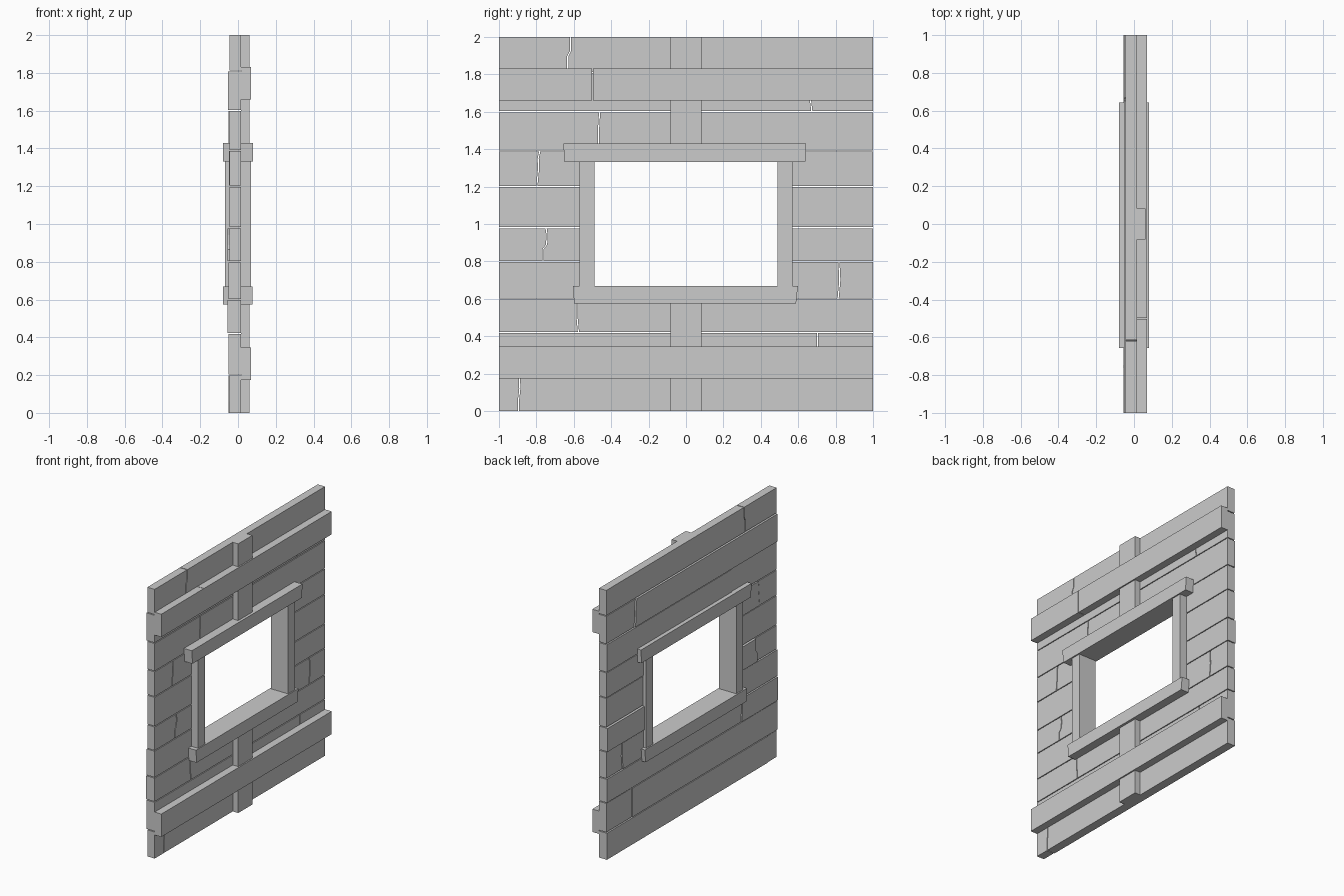
import bpy, bmesh

if "Cube" in bpy.data.objects:
    bpy.data.objects.remove(bpy.data.objects["Cube"])


def prism(name, outline, x0, x1):
    """Extrude a (y, z) outline from x0 to x1."""
    bm = bmesh.new()
    face = bm.faces.new([bm.verts.new((x0, y, z)) for y, z in outline])
    ext = bmesh.ops.extrude_face_region(bm, geom=[face])
    verts = [v for v in ext["geom"] if isinstance(v, bmesh.types.BMVert)]
    bmesh.ops.translate(bm, verts=verts, vec=(x1 - x0, 0, 0))
    bmesh.ops.recalc_face_normals(bm, faces=bm.faces[:])
    me = bpy.data.meshes.new(name)
    bm.to_mesh(me)
    bm.free()
    ob = bpy.data.objects.new(name, me)
    bpy.context.collection.objects.link(ob)
    return ob


def box(name, x0, x1, y0, y1, z0, z1):
    return prism(name, [(y0, z0), (y1, z0), (y1, z1), (y0, z1)], x0, x1)


GAP = 0.003
FRONT = 0.015


def plank(name, left, right, z0, z1, back):
    """Plank bounded by two edge paths of (y, height fraction), bottom to top."""
    h = z1 - z0
    outline = [(y, z0 + t * h) for y, t in right]
    outline += [(y, z0 + t * h) for y, t in reversed(left)]
    prism(name, outline, back, FRONT)


def straight(y):
    return [(y, 0), (y, 1)]


def shift(path, d):
    return [(y + d, t) for y, t in path]


# Plank rows: bottom, top, broken seam path, depth of left and right pieces
rows = [
    (0.00, 0.20, [(-0.895, 0), (-0.895, .3), (-0.888, .6), (-0.89, 1)], -0.045, -0.05),
    (0.20, 0.42, [(0.703, 0), (0.703, 1)], -0.05, -0.045),
    (0.42, 0.60, [(-0.575, 0), (-0.583, .5), (-0.582, 1)], -0.055, -0.05),
    (0.60, 0.80, [(0.813, 0), (0.822, .5), (0.817, 1)], -0.05, -0.045),
    (0.80, 0.98, [(-0.765, 0), (-0.765, .35), (-0.745, .5), (-0.742, .8), (-0.748, 1)], -0.045, -0.056),
    (0.98, 1.20, None, -0.045, -0.045),
    (1.20, 1.39, [(-0.797, 0), (-0.788, .5), (-0.79, .8), (-0.782, 1)], -0.045, -0.048),
    (1.39, 1.60, [(-0.468, 0), (-0.468, .5), (-0.462, 1)], -0.045, -0.05),
    (1.60, 1.81, [(0.672, 0), (0.664, .35), (0.668, .6), (0.655, 1)], -0.053, -0.045),
    (1.81, 2.00, [(-0.632, 0), (-0.632, .45), (-0.617, .6), (-0.617, 1)], -0.045, -0.045),
]

for i, (lo, hi, seam, bl, br) in enumerate(rows):
    z0 = lo + (GAP if i else 0)
    z1 = hi - (GAP if i < len(rows) - 1 else 0)
    # rows beside the window stop inside the jambs
    spans = [(-1, -0.53), (0.53, 1)] if 0.6 <= lo < 1.3 else [(-1, 1)]
    for a, b in spans:
        if seam and a < seam[0][0] < b:
            plank(f"plank_{i}_left", straight(a), shift(seam, -GAP), z0, z1, bl)
            plank(f"plank_{i}_right", shift(seam, GAP), straight(b), z0, z1, br)
        else:
            depth = br if seam and a > seam[0][0] else bl
            plank(f"plank_{i}_{'left' if a < 0 else 'right'}",
                  straight(a), straight(b), z0, z1, depth)

# Horizontal battens, the upper one made of two lengths
box("lower_batten", FRONT, 0.07, -1, 1, 0.175, 0.345)
box("upper_batten_short", FRONT, 0.07, -1, -0.502, 1.66, 1.83)
box("upper_batten_long", FRONT, 0.07, -0.498, 1, 1.66, 1.83)

# Vertical battens above and below the window
box("lower_upright", FRONT, 0.06, -0.083, 0.083, 0, 0.6)
box("upper_upright", FRONT, 0.06, -0.083, 0.083, 1.4, 2)

# Window frame
box("left_jamb", -0.07, 0.07, -0.57, -0.49, 0.66, 1.34)
box("right_jamb", -0.07, 0.07, 0.488, 0.568, 0.66, 1.34)
prism("window_head", [(-0.648, 1.33), (0.637, 1.33), (0.642, 1.43), (-0.656, 1.43)], -0.08, 0.08)
prism("window_sill", [(-0.598, 0.575), (0.588, 0.575), (0.598, 0.67), (-0.604, 0.67)], -0.08, 0.078)
